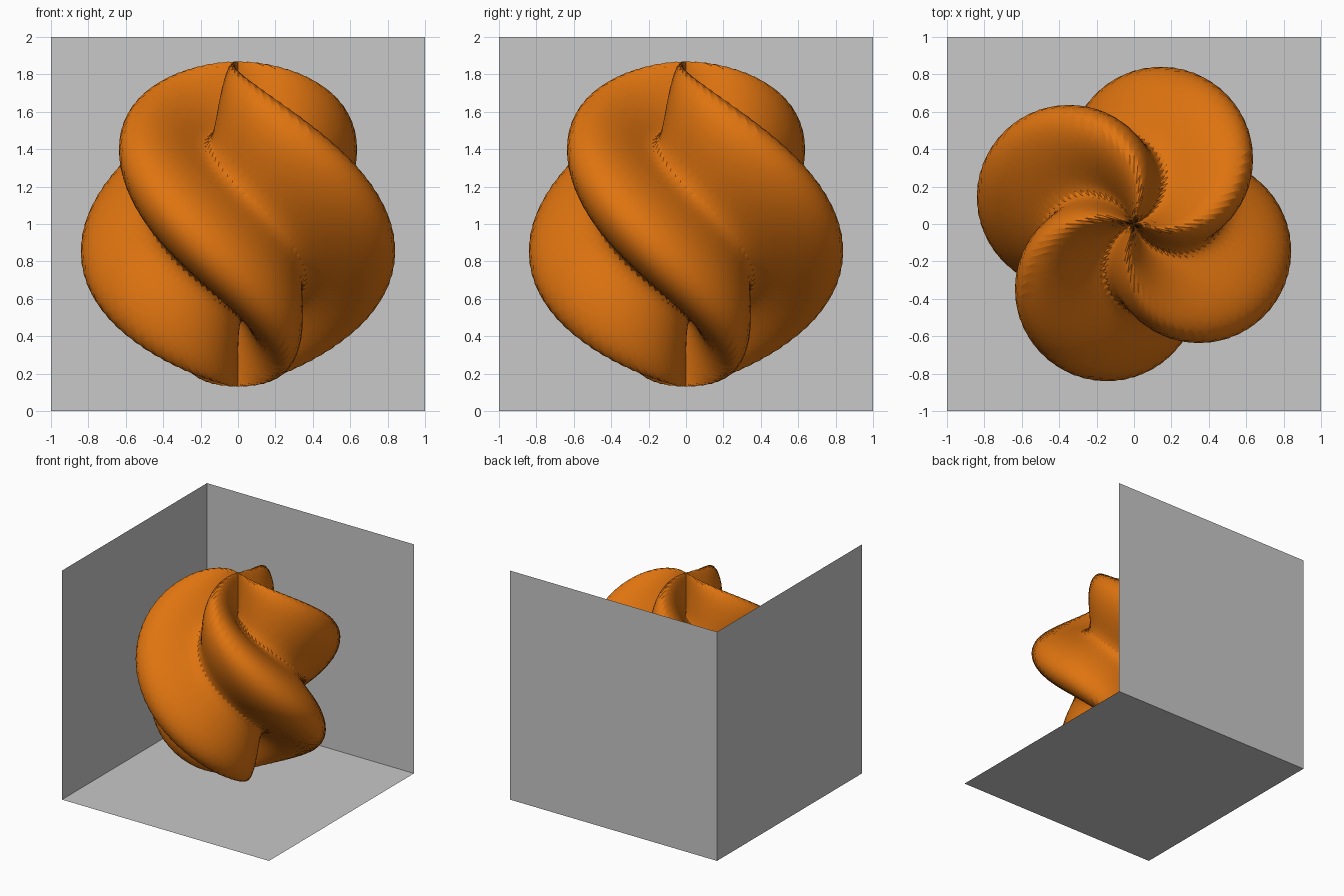
import bpy, bmesh, math
from mathutils import Matrix, Vector

if "Cube" in bpy.data.objects:
    bpy.data.objects.remove(bpy.data.objects["Cube"], do_unlink=True)


def material(name, rgb):
    mat = bpy.data.materials.new(name)
    mat.use_nodes = True
    colour = (*rgb, 1.0)
    mat.diffuse_color = colour
    mat.node_tree.nodes["Principled BSDF"].inputs["Base Color"].default_value = colour
    return mat


def add_object(name, bm, mat):
    mesh = bpy.data.meshes.new(name)
    bm.to_mesh(mesh)
    bm.free()
    mesh.materials.append(mat)
    obj = bpy.data.objects.new(name, mesh)
    bpy.context.collection.objects.link(obj)
    return obj


orange = material("orange", (0.74, 0.175, 0.005))
grey = material("grey", (0.58, 0.58, 0.58))

# Three square panels forming the corner
PANELS = {
    "floor_panel": Matrix.Identity(4),
    "back_panel": Matrix.Translation((0, 1, 1)) @ Matrix.Rotation(math.pi / 2, 4, "X"),
    "side_panel": Matrix.Translation((-1, 0, 1)) @ Matrix.Rotation(math.pi / 2, 4, "Y"),
}
for name, placement in PANELS.items():
    bm = bmesh.new()
    bmesh.ops.create_grid(bm, x_segments=1, y_segments=1, size=1, matrix=placement)
    add_object(name, bm, grey)

# Four-lobed twisted ball: the radius ripples along spirals from pole to pole
AROUND, DOWN = 100, 50
MEAN, RIPPLE, LOBES = 0.696, 0.174, 4


def surface_point(lat, lon):
    r = MEAN + RIPPLE * math.sin(LOBES * (lat - lon))
    return Vector((r * math.sin(lat) * math.cos(lon),
                   r * math.sin(lat) * math.sin(lon),
                   1 + r * math.cos(lat)))


bm = bmesh.new()
rings = [[bm.verts.new(surface_point(math.pi * i / DOWN, math.tau * j / AROUND))
          for j in range(AROUND)] for i in range(DOWN + 1)]
for upper, lower in zip(rings, rings[1:]):
    for j in range(AROUND):
        k = (j + 1) % AROUND
        # Diagonals cross the spiral, giving the serrated ridges
        bm.faces.new((upper[j], lower[j], upper[k]))
        bm.faces.new((lower[j], lower[k], upper[k]))
ball = add_object("twisted_ball", bm, orange)

bpy.ops.object.select_all(action="DESELECT")
ball.select_set(True)
bpy.context.view_layer.objects.active = ball
bpy.ops.object.shade_smooth_by_angle(angle=math.radians(30))
